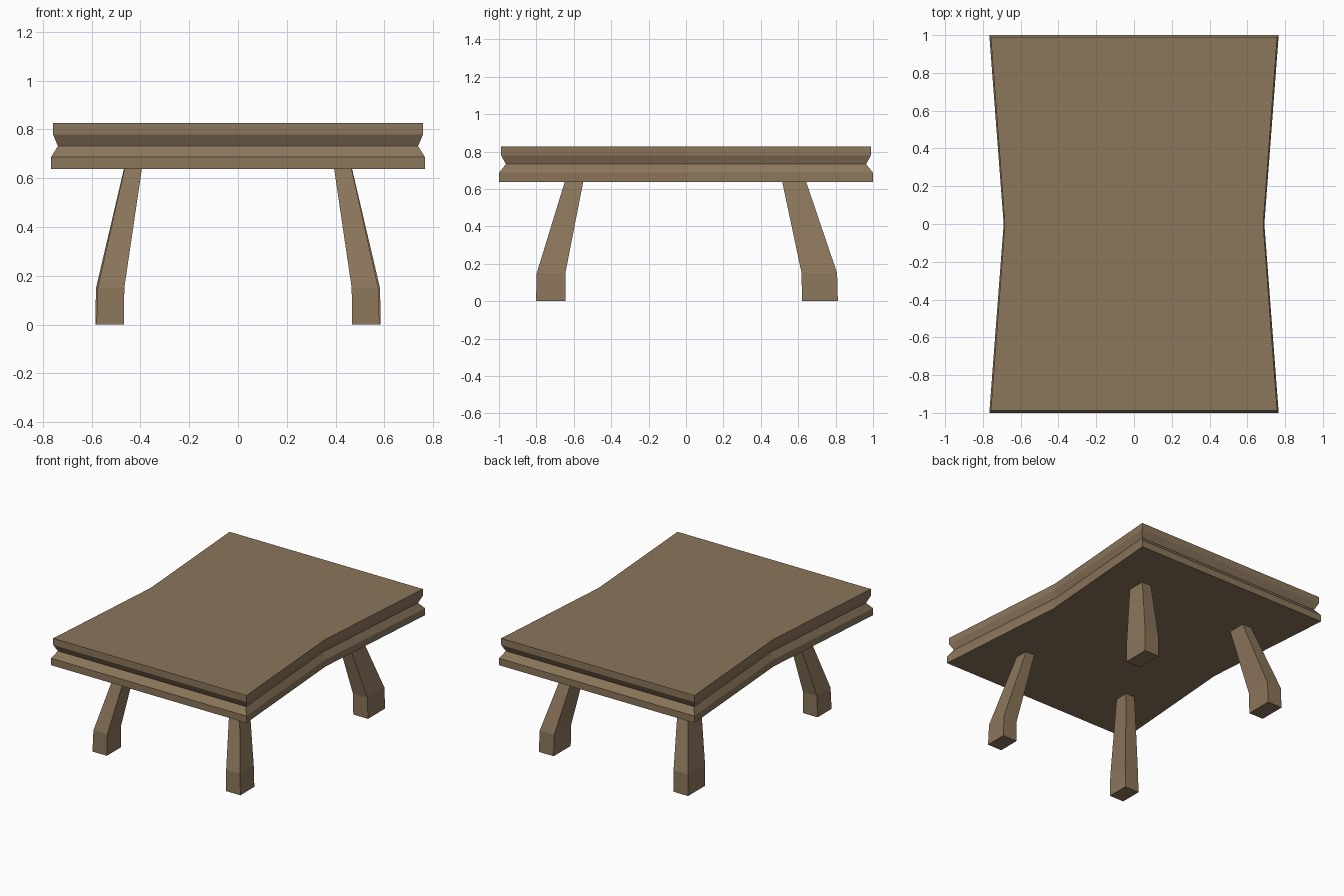
import bpy

if "Cube" in bpy.data.objects:
    bpy.data.objects.remove(bpy.data.objects["Cube"])

wood = bpy.data.materials.new("brown_wood")
wood.diffuse_color = (0.26, 0.18, 0.105, 1)
wood.use_nodes = True
wood.node_tree.nodes["Principled BSDF"].inputs["Base Color"].default_value = wood.diffuse_color


def loft(name, rings):
    """Solid skinned through equal-length rings, listed bottom to top."""
    n = len(rings[0])
    verts = [v for ring in rings for v in ring]
    faces = [tuple(reversed(range(n))),
             tuple(range(len(verts) - n, len(verts)))]
    for k in range(len(rings) - 1):
        for i in range(n):
            j = (i + 1) % n
            faces.append((k * n + i, k * n + j, (k + 1) * n + j, (k + 1) * n + i))
    mesh = bpy.data.meshes.new(name)
    mesh.from_pydata(verts, [], faces)
    mesh.materials.append(wood)
    obj = bpy.data.objects.new(name, mesh)
    bpy.context.collection.objects.link(obj)
    return obj


# Waisted tabletop with a V groove: z, end half width, waist half width, half length
profile = [
    (0.638, 0.766, 0.690, 1.000),
    (0.687, 0.766, 0.690, 1.000),
    (0.732, 0.738, 0.664, 0.963),
    (0.779, 0.758, 0.684, 0.988),
    (0.826, 0.758, 0.684, 0.988),
]
loft("tabletop", [[(-x, -y, z), (x, -y, z), (w, 0, z), (x, y, z), (-x, y, z), (-w, 0, z)]
                  for z, x, w, y in profile])


def leg(name, sx, sy, sections):
    """Splayed leg; sections hold z, inner x, outer x, inner y, outer y."""
    rings = []
    for z, x0, x1, y0, y1 in sections:
        ring = [(sx * x0, sy * y0, z), (sx * x1, sy * y0, z),
                (sx * x1, sy * y1, z), (sx * x0, sy * y1, z)]
        rings.append(ring if sx * sy > 0 else ring[::-1])
    loft(name, rings)


# Four legs with straight feet, tapering inward to the tabletop
front = [(0, 0.467, 0.580, 0.645, 0.802),
         (0.15, 0.466, 0.575, 0.645, 0.798),
         (0.645, 0.393, 0.464, 0.548, 0.646)]
back = [(0, 0.470, 0.585, 0.620, 0.812),
        (0.15, 0.468, 0.582, 0.618, 0.808),
        (0.645, 0.393, 0.466, 0.513, 0.640)]
for sx, side in ((-1, "left"), (1, "right")):
    leg("front_" + side + "_leg", sx, -1, front)
    leg("back_" + side + "_leg", sx, 1, back)
